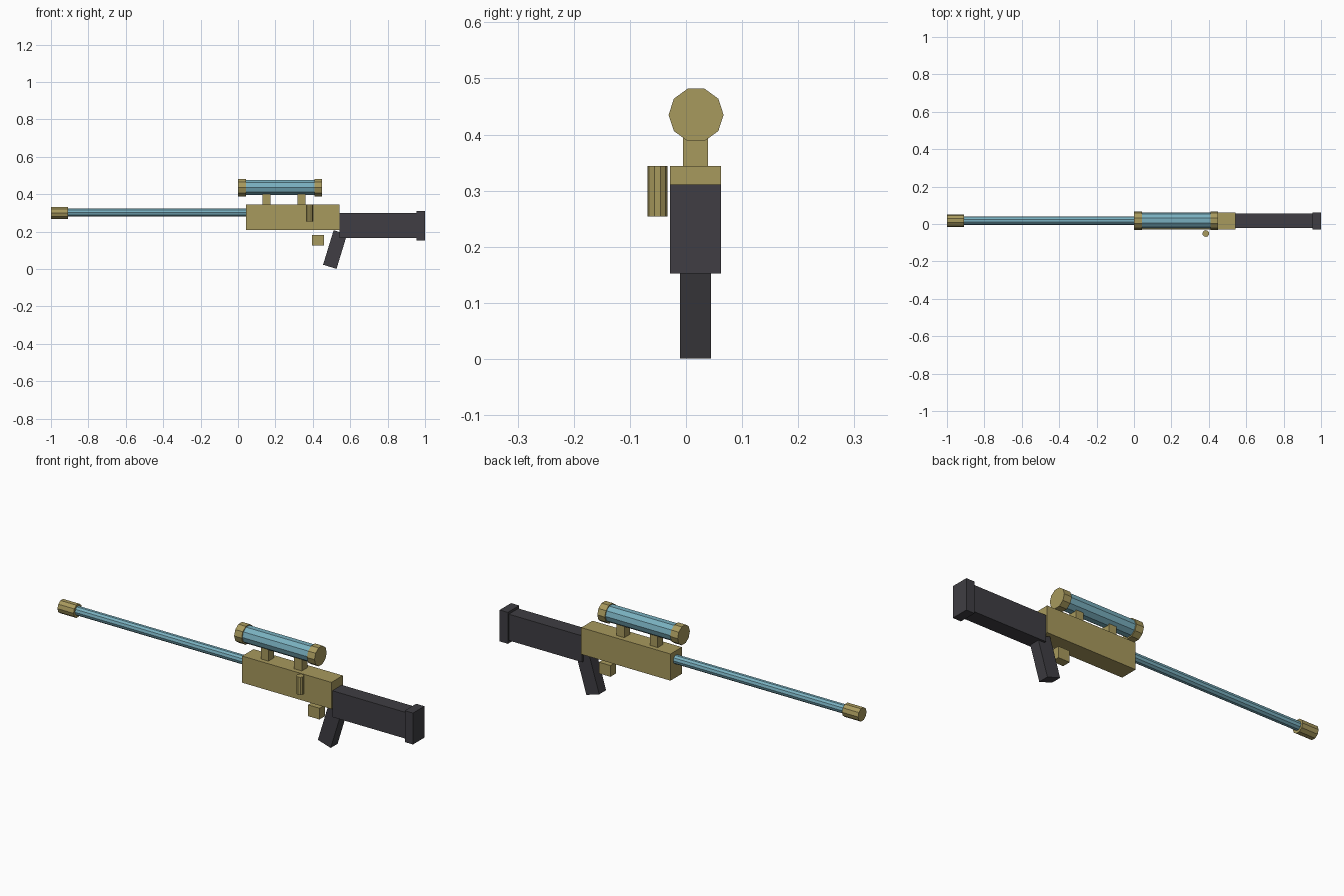
import bpy, bmesh
from math import radians
from mathutils import Matrix, Vector

if "Cube" in bpy.data.objects:
    bpy.data.objects.remove(bpy.data.objects["Cube"])

YC = 0.017  # mid-plane of the body


def material(name, rgb):
    m = bpy.data.materials.new(name)
    m.diffuse_color = (*rgb, 1)
    m.use_nodes = True
    m.node_tree.nodes["Principled BSDF"].inputs["Base Color"].default_value = m.diffuse_color
    return m


TEAL = material("teal", (0.19, 0.43, 0.52))
TAN = material("tan", (0.39, 0.32, 0.11))
DARK = material("dark", (0.05, 0.048, 0.056))


def finish(name, bm, mat, loc, tilt=0):
    mesh = bpy.data.meshes.new(name)
    bm.to_mesh(mesh)
    bm.free()
    mesh.materials.append(mat)
    ob = bpy.data.objects.new(name, mesh)
    ob.location = loc
    ob.rotation_euler = (0, radians(tilt), 0)
    bpy.context.collection.objects.link(ob)
    return ob


def box(name, mat, centre, size, tilt=0):
    bm = bmesh.new()
    bmesh.ops.create_cube(bm, size=1)
    bmesh.ops.scale(bm, vec=Vector(size), verts=bm.verts)
    return finish(name, bm, mat, centre, tilt)


def span_box(name, mat, x, z, width):
    """Box between two x values and two z values, centred on the mid-plane."""
    return box(name, mat, (sum(x) / 2, YC, sum(z) / 2),
               (x[1] - x[0], width, z[1] - z[0]))


def rod(name, mat, centre, radius, length, along_x=True):
    """Ten-sided cylinder with flats facing up when it lies along x."""
    bm = bmesh.new()
    bmesh.ops.create_cone(bm, cap_ends=True, segments=10,
                          radius1=radius, radius2=radius, depth=length)
    return finish(name, bm, mat, centre, 90 if along_x else 0)


def span_rod(name, mat, x, z, radius):
    return rod(name, mat, (sum(x) / 2, YC + 0.001, z), radius, x[1] - x[0])


# Barrel and muzzle
span_rod("barrel", TEAL, (-0.95, 0.06), 0.301, 0.0225)
span_rod("muzzle", TAN, (-1.0, -0.91), 0.30, 0.034)

# Receiver with side bolt and trigger block
span_box("receiver", TAN, (0.043, 0.543), (0.209, 0.344), 0.091)
rod("bolt_handle", TAN, (0.384, -0.051, 0.299), 0.018, 0.09, along_x=False)
span_box("trigger", TAN, (0.396, 0.46), (0.125, 0.182), 0.044)

# Scope on two mounts
span_rod("scope_tube", TEAL, (0.02, 0.43), 0.436, 0.043)
for i, x in enumerate((0.0, 0.408)):
    span_rod(f"scope_cap_{i + 1}", TAN, (x, x + 0.042), 0.435, 0.049)
for i, x in enumerate((0.131, 0.318)):
    span_box(f"scope_mount_{i + 1}", TAN, (x, x + 0.043), (0.335, 0.405), 0.044)

# Stock, butt plate and tilted grip
span_box("stock", DARK, (0.543, 0.96), (0.166, 0.299), 0.076)
span_box("butt_plate", DARK, (0.954, 1.0), (0.152, 0.311), 0.091)
box("grip", DARK, (0.519, YC, 0.104), (0.075, 0.055, 0.193), tilt=17)
